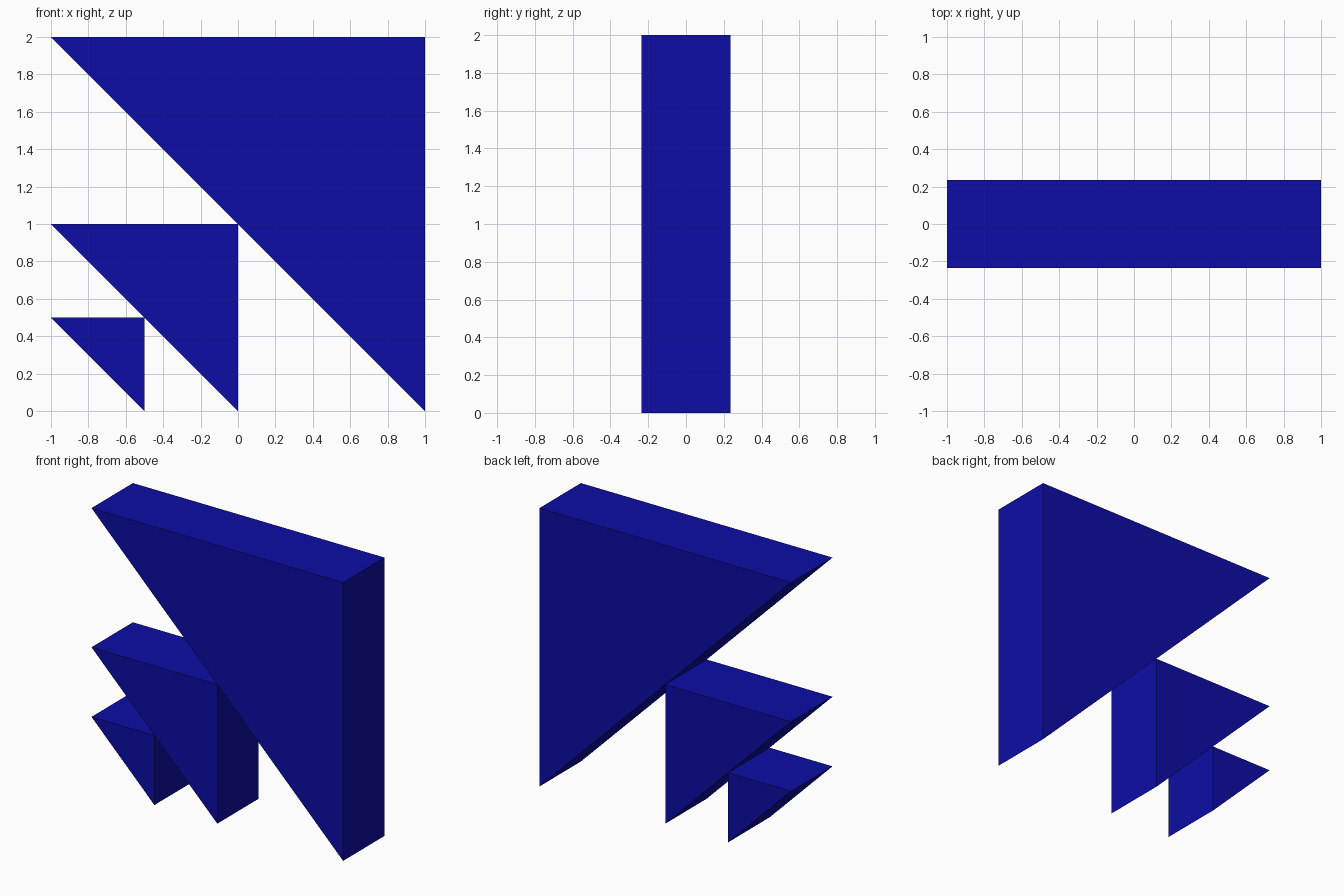
import bpy

if "Cube" in bpy.data.objects:
    bpy.data.objects.remove(bpy.data.objects["Cube"])

HALF_DEPTH = 0.235

# Shared blue material
blue = bpy.data.materials.new("deep_blue")
blue.diffuse_color = (0.004, 0.004, 0.38, 1)
blue.use_nodes = True
blue.node_tree.nodes["Principled BSDF"].inputs["Base Color"].default_value = blue.diffuse_color


def triangle_prism(name, left, top, size):
    """Right-angled prism: flat top, vertical right side, sloping lower left."""
    profile = [(left, top), (left + size, top - size), (left + size, top)]
    verts = [(x, y, z) for y in (-HALF_DEPTH, HALF_DEPTH) for x, z in profile]
    faces = [(0, 1, 2), (5, 4, 3)]
    faces += [(i, i + 3, (i + 1) % 3 + 3, (i + 1) % 3) for i in range(3)]
    mesh = bpy.data.meshes.new(name)
    mesh.from_pydata(verts, [], faces)
    mesh.materials.append(blue)
    obj = bpy.data.objects.new(name, mesh)
    bpy.context.collection.objects.link(obj)
    return obj


# Three prisms, each half the size of the previous one
for name, size in (("large_triangle", 2.0), ("medium_triangle", 1.0), ("small_triangle", 0.5)):
    triangle_prism(name, -1.0, size, size)
